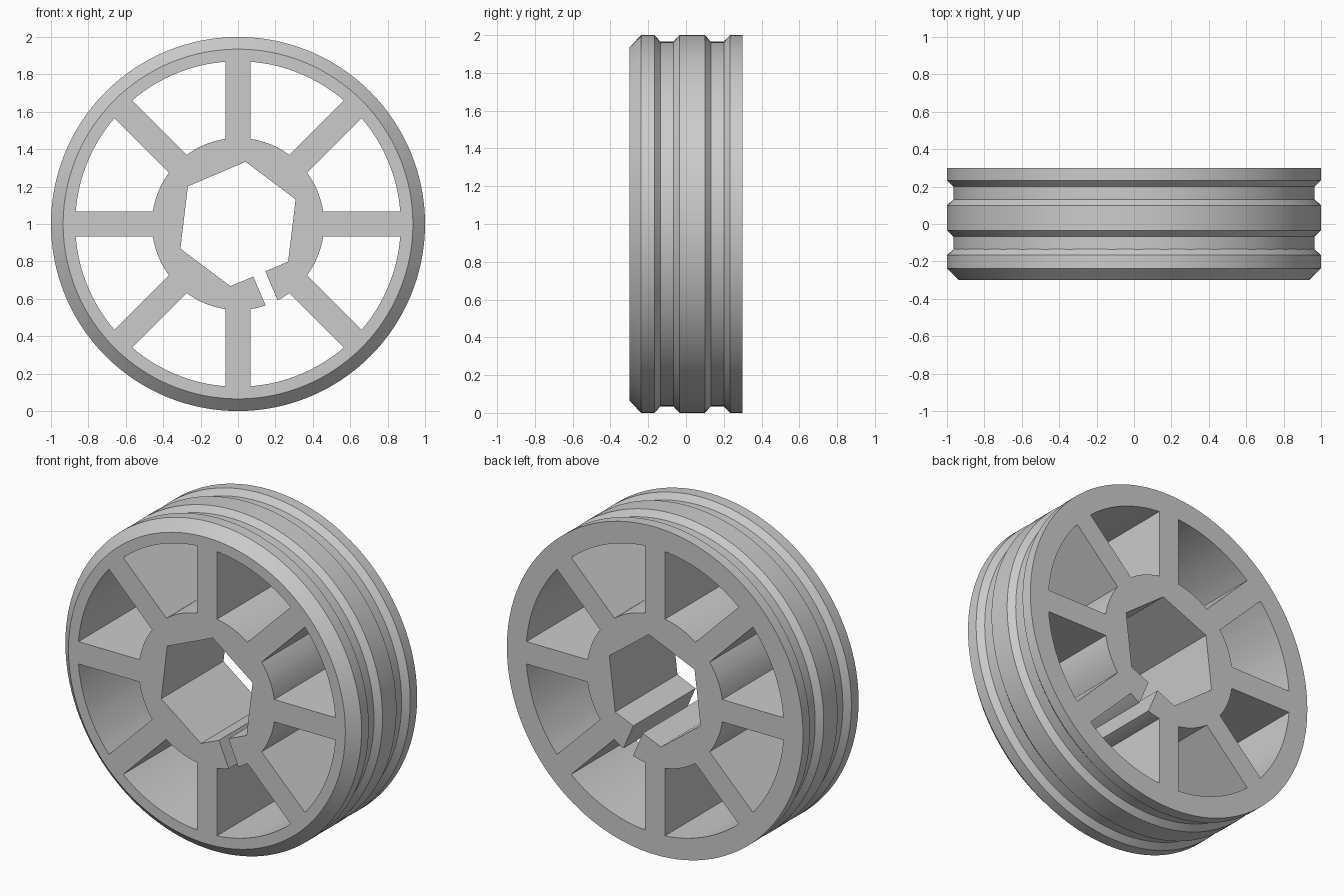
import bpy
import bmesh
from math import sin, cos, asin, radians, tau, pi
from mathutils import Matrix

if "Cube" in bpy.data.objects:
    bpy.data.objects.remove(bpy.data.objects["Cube"])

HALF, RIM_IN, HUB, HEX, SPOKE, SLOT = 0.3, 0.87, 0.46, 0.335, 0.068, 0.035
SEGMENTS = 128
HEX_TURN = radians(23.1)

grey = bpy.data.materials.new("Plain grey")
grey.use_nodes = True
colour = (0.6, 0.6, 0.6, 1)
grey.diffuse_color = colour
grey.node_tree.nodes["Principled BSDF"].inputs["Base Color"].default_value = colour


def make_object(name, bm):
    bmesh.ops.recalc_face_normals(bm, faces=bm.faces)
    mesh = bpy.data.meshes.new(name)
    bm.to_mesh(mesh)
    bm.free()
    mesh.materials.append(grey)
    obj = bpy.data.objects.new(name, mesh)
    bpy.context.collection.objects.link(obj)
    return obj


def add_prism(bm, outline, depth=0.5):
    """Extrude an (x, z) outline, measured from the axle, along y."""
    face = bm.faces.new([bm.verts.new((x, -depth, z + 1)) for x, z in outline])
    out = bmesh.ops.extrude_face_region(bm, geom=[face])
    verts = [v for v in out["geom"] if isinstance(v, bmesh.types.BMVert)]
    bmesh.ops.translate(bm, verts=verts, vec=(0, 2 * depth, 0))


def polar(r, a):
    return r * cos(a), r * sin(a)


# Wheel body: turned disc with a front chamfer and two tread grooves
profile = [(0, -HALF), (0.935, -HALF), (1, -0.237)]
for start in (-0.167, 0.1):
    profile += [(1, start), (0.965, start + 0.032),
                (0.965, start + 0.1), (1, start + 0.133)]
profile += [(1, HALF), (0, HALF)]
bm = bmesh.new()
verts = [bm.verts.new((r, y, 0)) for r, y in profile]
edges = [bm.edges.new(pair) for pair in zip(verts, verts[1:])]
bmesh.ops.spin(bm, geom=verts + edges, axis=(0, 1, 0), cent=(0, 0, 0),
               angle=tau, steps=SEGMENTS)
bmesh.ops.remove_doubles(bm, verts=bm.verts, dist=1e-4)
bmesh.ops.transform(bm, matrix=Matrix.Translation((0, 0, 1)), verts=bm.verts)
wheel = make_object("spoked_wheel", bm)

# Eight openings between parallel-sided spokes
bm = bmesh.new()
for i in range(8):
    base = i * pi / 4
    outline = []
    for r, steps, forward in ((RIM_IN, 16, True), (HUB, 12, False)):
        trim = asin(SPOKE / r)
        arc = [polar(r, base + trim + (pi / 4 - 2 * trim) * k / steps)
               for k in range(steps + 1)]
        outline += arc if forward else arc[::-1]
    add_prism(bm, outline)
openings = make_object("opening_cutter", bm)

# Hexagonal axle bore
bm = bmesh.new()
add_prism(bm, [polar(HEX, HEX_TURN + k * pi / 3) for k in range(6)], 0.6)
bore = make_object("bore_cutter", bm)

# Slot through the hub wall, square to one bore face
bm = bmesh.new()
a = HEX_TURN - pi / 2
add_prism(bm, [(r * cos(a) - s * sin(a), r * sin(a) + s * cos(a))
               for r, s in ((0.2, -SLOT), (0.6, -SLOT), (0.6, SLOT), (0.2, SLOT))], 0.7)
slot = make_object("slot_cutter", bm)

# Cut the wheel, then drop the cutters
bpy.ops.object.select_all(action='DESELECT')
bpy.context.view_layer.objects.active = wheel
wheel.select_set(True)
for cutter in (openings, bore, slot):
    cutter.hide_render = True
    mod = wheel.modifiers.new(cutter.name, 'BOOLEAN')
    mod.operation = 'DIFFERENCE'
    mod.solver = 'EXACT'
    mod.object = cutter
    bpy.ops.object.modifier_apply(modifier=mod.name)
    bpy.data.objects.remove(cutter)

bpy.ops.object.shade_smooth_by_angle(angle=radians(20))
